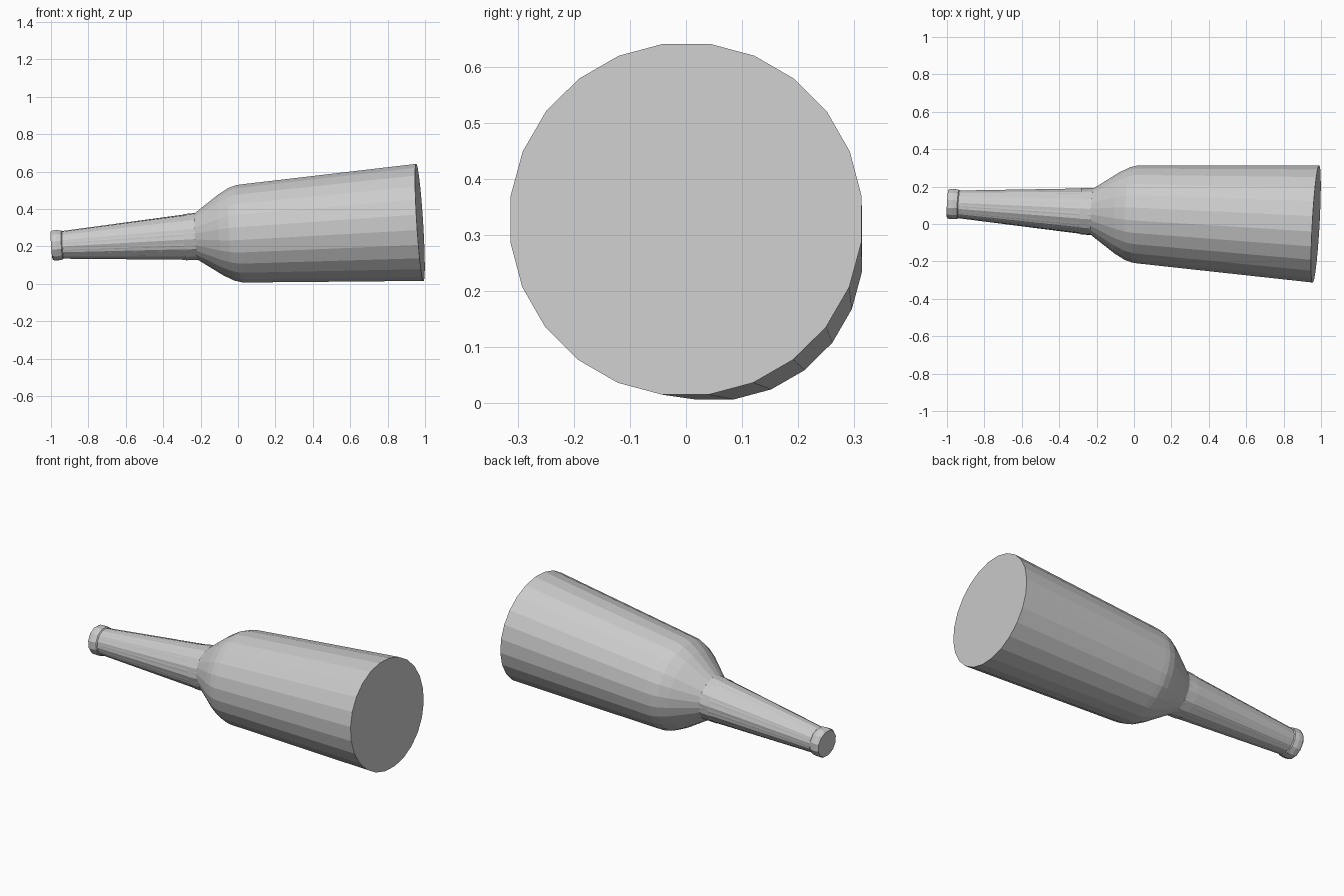
import bpy, bmesh
from math import sin, cos, pi, atan
from mathutils import Matrix

if "Cube" in bpy.data.objects:
    bpy.data.objects.remove(bpy.data.objects["Cube"])

# Bottle leans slightly: pivot at the base centre, axis rises and swings sideways
PLACE = (Matrix.Translation((0.9725, 0.0, 0.328))
         @ Matrix.Rotation(atan(-0.055), 4, 'Z')
         @ Matrix.Rotation(-atan(0.0628), 4, 'Y'))


def lathe(name, profile, sides, cap_start=True, cap_end=True, turn=0.5):
    """Revolve (distance, radius) points round the local x axis."""
    bm = bmesh.new()
    rings = []
    for t, r in profile:
        rings.append([bm.verts.new((t, r * cos(2 * pi * (i + turn) / sides),
                                    r * sin(2 * pi * (i + turn) / sides)))
                      for i in range(sides)])
    for a, b in zip(rings, rings[1:]):
        for i in range(sides):
            j = (i + 1) % sides
            bm.faces.new((a[i], a[j], b[j], b[i]))
    if cap_start:
        bm.faces.new(rings[0])
    if cap_end:
        bm.faces.new(rings[-1])
    bmesh.ops.recalc_face_normals(bm, faces=bm.faces)
    bm.transform(PLACE)
    mesh = bpy.data.meshes.new(name)
    bm.to_mesh(mesh)
    bm.free()
    obj = bpy.data.objects.new(name, mesh)
    bpy.context.collection.objects.link(obj)
    return obj


# Body with rounded shoulder, continuing into the neck
lathe("bottle_body", [(0, 0.316), (-0.94, 0.265), (-0.97, 0.262), (-1.01, 0.250),
                      (-1.066, 0.219), (-1.20, 0.125), (-1.26, 0.120),
                      (-1.92, 0.073)], 24, cap_end=False)

# Thin wrap on the neck, its facets crossing those of the glass
lathe("neck_wrap", [(-1.265, 0.1215), (-1.92, 0.0742)], 14, False, False, 0.25)

# Collar at the foot of the neck
lathe("neck_collar", [(-1.20, 0.1265), (-1.262, 0.1245)], 14, False, False, 0.25)

# Lip around the mouth
lathe("mouth_lip", [(-1.912, 0.072), (-1.92, 0.080), (-1.945, 0.084),
                    (-1.965, 0.083), (-1.975, 0.077)], 12)
